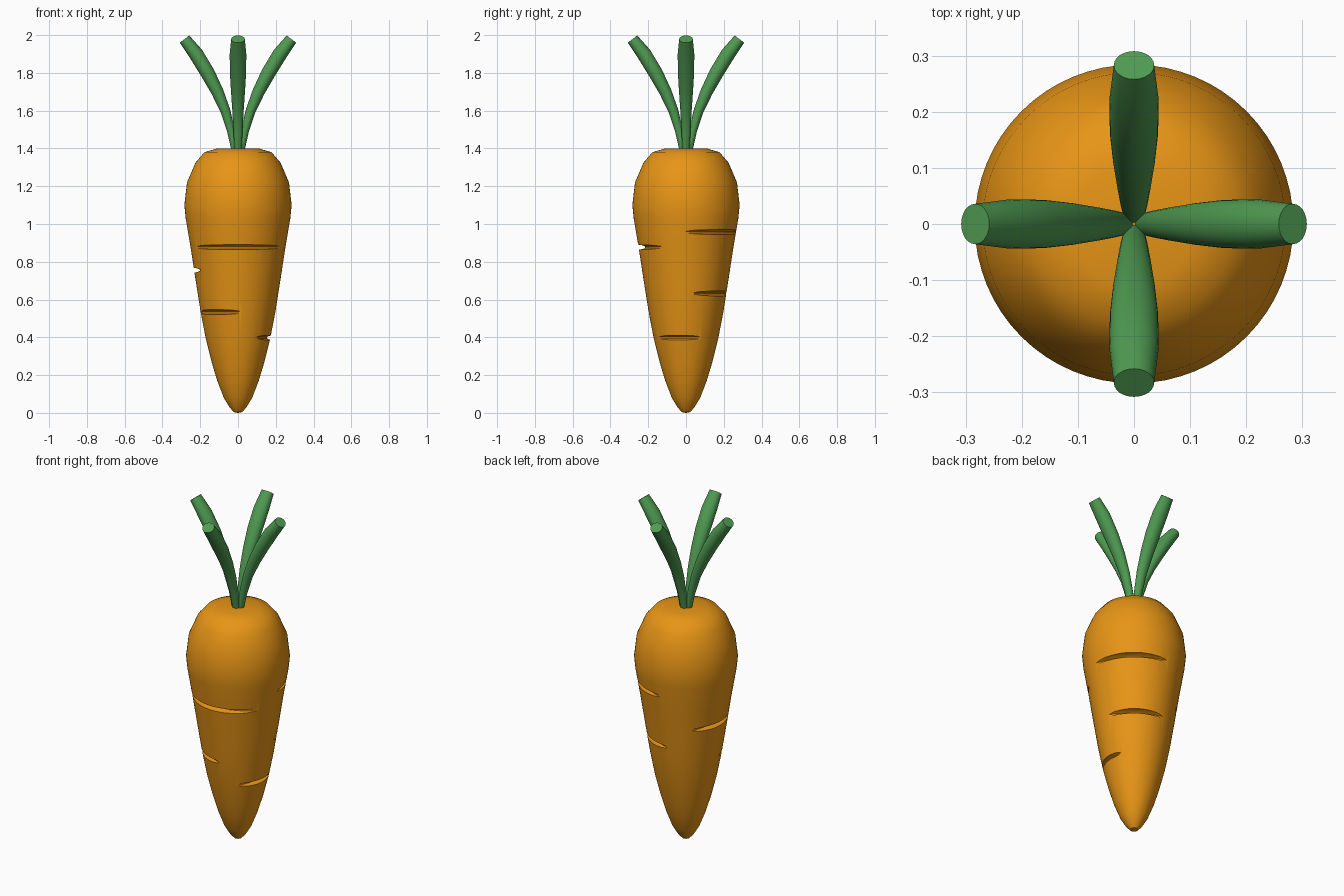
import bpy, bmesh, math
from mathutils import Vector

if "Cube" in bpy.data.objects:
    bpy.data.objects.remove(bpy.data.objects["Cube"])


def material(name, rgb):
    m = bpy.data.materials.new(name)
    m.diffuse_color = (*rgb, 1)
    m.use_nodes = True
    m.node_tree.nodes["Principled BSDF"].inputs["Base Color"].default_value = m.diffuse_color
    return m


def mesh_object(name, bm, mat=None):
    bmesh.ops.remove_doubles(bm, verts=bm.verts, dist=1e-5)
    bmesh.ops.recalc_face_normals(bm, faces=bm.faces)
    me = bpy.data.meshes.new(name)
    bm.to_mesh(me)
    bm.free()
    ob = bpy.data.objects.new(name, me)
    bpy.context.collection.objects.link(ob)
    if mat:
        me.materials.append(mat)
    return ob


def smooth(ob):
    bpy.ops.object.select_all(action='DESELECT')
    ob.select_set(True)
    bpy.context.view_layer.objects.active = ob
    bpy.ops.object.shade_smooth_by_angle(angle=math.radians(35))


def bridge(bm, rings, loop=False):
    n = len(rings[0])
    for i in range(len(rings) if loop else len(rings) - 1):
        a, b = rings[i], rings[(i + 1) % len(rings)]
        for j in range(n):
            k = (j + 1) % n
            bm.faces.new((a[j], a[k], b[k], b[j]))


orange = material("orange", (0.80, 0.30, 0.008))
green = material("green", (0.08, 0.33, 0.085))

# Root: lathed profile (radius, height)
PROFILE = [(0.022, 0.004), (0.045, 0.03), (0.075, 0.08), (0.11, 0.17), (0.14, 0.27),
           (0.170, 0.39), (0.197, 0.53), (0.224, 0.70), (0.250, 0.87), (0.277, 1.03),
           (0.284, 1.10), (0.270, 1.22), (0.225, 1.325), (0.178, 1.38), (0.11, 1.40)]
SIDES = 64


def radius_at(z):
    for (r0, z0), (r1, z1) in zip(PROFILE, PROFILE[1:]):
        if z0 <= z <= z1:
            return r0 + (r1 - r0) * (z - z0) / (z1 - z0)


bm = bmesh.new()
rings = [[bm.verts.new((r * math.cos(t), r * math.sin(t), z))
          for t in (math.tau * j / SIDES for j in range(SIDES))] for r, z in PROFILE]
bridge(bm, rings)
tip = bm.verts.new((0, 0, 0))
for j in range(SIDES):
    bm.faces.new((tip, rings[0][j], rings[0][(j + 1) % SIDES]))
bm.faces.new(rings[-1])
root = mesh_object("carrot_root", bm, orange)

# Groove cutters: off-centre flat rings (facing angle, height, half angle)
GROOVES = [(-90, 0.877, 62), (172, 0.755, 40), (-127, 0.533, 42),
           (-15, 0.398, 42), (46, 0.957, 48), (54, 0.632, 44)]
DEPTH, HALF_HEIGHT, HALF_WIDTH = 0.036, 0.014, 0.05
bm = bmesh.new()
for angle, z, half in GROOVES:
    r, h, a = radius_at(z), math.radians(half), math.radians(angle)
    d = DEPTH if r > 0.19 else 0.03
    sag = max(r - d - r * math.cos(h), 0.008)
    big = ((r * math.sin(h)) ** 2 + sag ** 2) / (2 * sag)
    off = r - d - big
    rings = []
    for i in range(128):
        t = math.tau * i / 128
        ring = []
        for j in range(12):
            u = math.tau * (j + 0.5) / 12
            rr = big + HALF_WIDTH + HALF_WIDTH * math.cos(u)
            ring.append(bm.verts.new((off * math.cos(a) + rr * math.cos(t),
                                      off * math.sin(a) + rr * math.sin(t),
                                      z + HALF_HEIGHT * math.sin(u))))
        rings.append(ring)
    bridge(bm, rings, loop=True)
cutter = mesh_object("groove_cutter", bm, orange)
cutter.hide_render = True

mod = root.modifiers.new("grooves", 'BOOLEAN')
mod.operation, mod.solver, mod.object = 'DIFFERENCE', 'EXACT', cutter
mod.use_self = True
bpy.context.view_layer.update()
cut = bpy.data.meshes.new_from_object(root.evaluated_get(bpy.context.evaluated_depsgraph_get()))
root.modifiers.clear()
root.data = cut
bpy.data.objects.remove(cutter)
smooth(root)

# Stems: tapered tubes bending outwards (outward distance, height, half width)
STEM = [(0.017, 1.385, 0.019), (0.036, 1.49, 0.024), (0.067, 1.60, 0.030),
        (0.109, 1.70, 0.037), (0.161, 1.80, 0.043), (0.222, 1.90, 0.044), (0.283, 1.979, 0.036)]
for side, name in enumerate(("right", "back", "left", "front")):
    a = side * math.pi / 2
    out, lat = Vector((math.cos(a), math.sin(a), 0)), Vector((-math.sin(a), math.cos(a), 0))
    bm = bmesh.new()
    rings = []
    for i, (d, z, w) in enumerate(STEM):
        p, q = STEM[max(i - 1, 0)], STEM[min(i + 1, len(STEM) - 1)]
        tx, tz = Vector((q[0] - p[0], q[1] - p[1])).normalized()
        across = out * tz - Vector((0, 0, tx))
        centre = out * d + Vector((0, 0, z))
        rings.append([bm.verts.new(centre + lat * w * math.cos(u) + across * w * 0.88 * math.sin(u))
                      for u in (math.tau * j / 24 for j in range(24))])
    bridge(bm, rings)
    bm.faces.new(rings[0])
    bm.faces.new(rings[-1])
    smooth(mesh_object("stem_" + name, bm, green))
